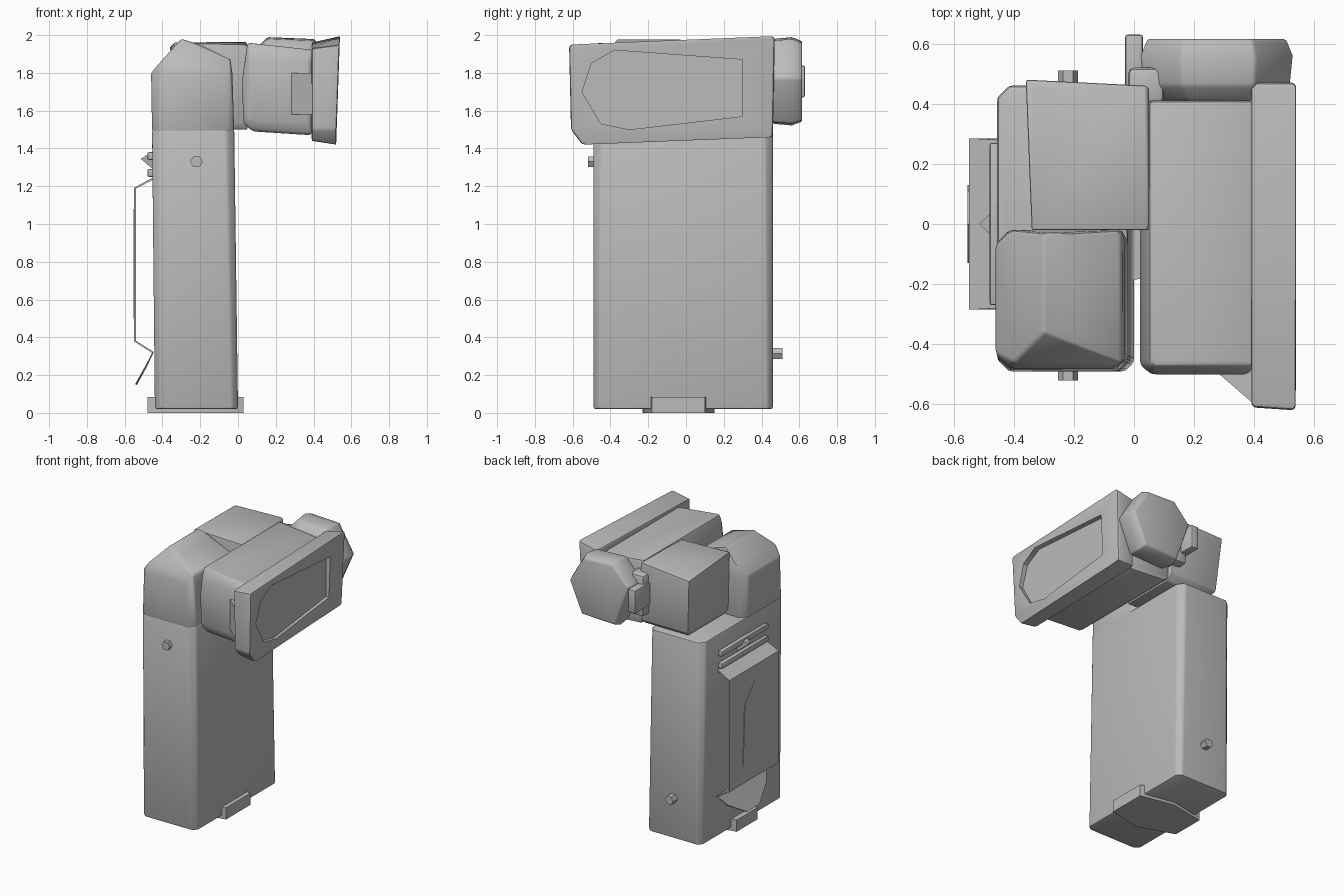
import bpy, bmesh, math
from mathutils import Vector

cube = bpy.data.objects.get("Cube")
if cube:
    bpy.data.objects.remove(cube, do_unlink=True)

grey = bpy.data.materials.new("plain grey")
grey.use_nodes = True
colour = (0.5, 0.5, 0.5, 1)
grey.diffuse_color = colour
grey.node_tree.nodes["Principled BSDF"].inputs["Base Color"].default_value = colour


def finish(name, bm, bevel=0, solid=0, cutter=None):
    """Turn a bmesh into a shaded object, applying its modifiers."""
    bmesh.ops.recalc_face_normals(bm, faces=bm.faces)
    mesh = bpy.data.meshes.new(name)
    bm.to_mesh(mesh)
    bm.free()
    mesh.materials.append(grey)
    ob = bpy.data.objects.new(name, mesh)
    bpy.context.collection.objects.link(ob)
    bpy.ops.object.select_all(action='DESELECT')
    ob.select_set(True)
    bpy.context.view_layer.objects.active = ob
    if solid:
        m = ob.modifiers.new("thickness", 'SOLIDIFY')
        m.thickness, m.offset = solid, 0
    if bevel:
        m = ob.modifiers.new("bevel", 'BEVEL')
        m.width, m.segments, m.limit_method = bevel, 2, 'ANGLE'
    if cutter:
        m = ob.modifiers.new("recess", 'BOOLEAN')
        m.operation, m.object, m.solver = 'DIFFERENCE', cutter, 'EXACT'
    for m in list(ob.modifiers):
        bpy.ops.object.modifier_apply(modifier=m.name)
    if cutter:
        bpy.data.objects.remove(cutter, do_unlink=True)
    bpy.ops.object.shade_smooth_by_angle(angle=math.radians(35))
    return ob


def hull(name, points, bevel=0, cutter=None):
    bm = bmesh.new()
    for p in points:
        bm.verts.new(p)
    bmesh.ops.convex_hull(bm, input=bm.verts)
    bmesh.ops.dissolve_limit(bm, angle_limit=0.02, verts=bm.verts, edges=bm.edges)
    return finish(name, bm, bevel, cutter=cutter)


def box(name, x, y, z, bevel=0):
    return hull(name, [(a, b, c) for a in x for b in y for c in z], bevel)


def along_x(outline, *xs):
    return [(x, y, z) for x in xs for y, z in outline]


def along_y(outline, *ys):
    return [(x, y, z) for y in ys for x, z in outline]


def ring(x0, x1, y0, y1, z, cut):
    """Rectangle with cut corners at height z."""
    return [(x, y, z) for sx, sy in ((x0, y0), (x1, y0), (x1, y1), (x0, y1))
            for x, y in ((sx + math.copysign(cut, x0 + x1 - 2 * sx), sy),
                         (sx, sy + math.copysign(cut, y0 + y1 - 2 * sy)))]


# Main body: tapered column, with a taller peaked front half
hull("body", ring(-0.44, 0.0, -0.49, 0.46, 0.02, 0.03)
     + ring(-0.455, -0.02, -0.49, 0.46, 1.5, 0.04), 0.012)
hull("body_top", ring(-0.455, -0.02, -0.49, -0.02, 1.49, 0.04)
     + ring(-0.46, -0.03, -0.48, -0.02, 1.8, 0.05)
     + [(x, y, 1.87) for x in (-0.4, -0.04) for y in (-0.46, -0.02)]
     + [(x, y, z) for x, z in ((-0.3, 1.98), (-0.2, 1.95)) for y in (-0.36, -0.03)], 0.012)

# Swivel arm between the body and the head
hull("swivel_arm", [(x, y, z) for x in (-0.33, 0.05) for y in (-0.02, 0.45) for z in (1.54, 1.95)]
     + [(-0.36, 0.48, 1.94), (0.04, 0.46, 1.965), (-0.34, -0.02, 1.96), (-0.3, 0.4, 1.5), (0.05, 0.4, 1.5),
        (-0.3, 0.0, 1.5), (0.05, 0.0, 1.5)], 0.02)

# Head housing and the flare that meets the frame
hull("head_housing", along_y([(0.03, 1.53), (0.08, 1.49), (0.39, 1.47), (0.4, 1.92),
                              (0.05, 1.96), (0.02, 1.75)], -0.47, 0.41)
     + along_y([(0.06, 1.56), (0.38, 1.54), (0.38, 1.86), (0.06, 1.88)], -0.5), 0.015)
hull("head_flare", [(x, y, z) for x, y in ((0.25, -0.47), (0.4, -0.47), (0.4, -0.6))
                    for z in (1.58, 1.8)])

# Lens frame with a recessed panel
panel = [(-0.55, 1.7), (-0.5, 1.85), (-0.38, 1.92), (0.3, 1.87), (0.3, 1.57), (-0.3, 1.5), (-0.45, 1.53)]
cutter = hull("recess_cutter", along_x(panel, 0.5, 0.7))
cutter.hide_render = True
rear = [(-0.61, 1.93), (0.47, 1.96), (0.46, 1.46), (-0.55, 1.44), (-0.6, 1.5)]
outer = [(-0.62, 1.95), (0.47, 1.995), (0.46, 1.46), (-0.55, 1.42), (-0.61, 1.5)]
hull("lens_frame", along_x(rear, 0.39)
     + [(0.52 + (z - 1.43) * 0.035, y, z) for y, z in outer], 0.015, cutter)

# Rear knob: flared six-sided cap, with its neck and side lug
def hexagon(y, scale):
    shape = [(0.03, 1.84), (0.16, 1.98), (0.4, 1.97), (0.52, 1.77), (0.42, 1.54), (0.14, 1.53)]
    centre = Vector((0.27, 1.75))
    return along_y([centre + (Vector(p) - centre) * scale for p in shape], y)

hull("rear_knob", hexagon(0.41, 0.8) + hexagon(0.46, 1.0)
     + hexagon(0.56, 1.04) + hexagon(0.615, 0.95), 0.01)
box("knob_lug", (-0.03, 0.03), (0.44, 0.63), (1.67, 1.84), 0.01)
box("knob_bridge", (-0.02, 0.1), (0.4, 0.52), (1.6, 1.9), 0.02)

# Base cap across the bottom
hull("base_cap", [(x, y, z) for z in (0.0, 0.085)
                  for x, y in ((-0.48, -0.14), (-0.48, 0.1), (-0.22, 0.15),
                               (0.03, 0.1), (0.03, -0.18), (-0.22, -0.23))])

# Small side pins
for name, y0, y1, z in (("front_pin", -0.52, -0.46, 1.33), ("rear_pin", 0.44, 0.51, 0.315)):
    hull(name, [(-0.22 + 0.033 * math.cos(a), y, z + 0.033 * math.sin(a))
                for y in (y0, y1) for a in (math.tau * i / 6 for i in range(6))])

# Belt clip: one bent strip, narrowing at the flared foot
clip = [(-0.45, 1.24, 0.28), (-0.545, 1.19, 0.285), (-0.545, 0.38, 0.285),
        (-0.45, 0.32, 0.285), (-0.49, 0.24, 0.22), (-0.54, 0.15, 0.07)]
bm = bmesh.new()
rows = [[bm.verts.new((x, s * w, z)) for s in (-1, 1)] for x, z, w in clip]
for a, b in zip(rows, rows[1:]):
    bm.faces.new((a[0], a[1], b[1], b[0]))
finish("belt_clip", bm, solid=0.01)
hull("clip_panel", along_x([(0.0, 1.08), (0.11, 0.95), (0.09, 0.7), (0.13, 0.5), (-0.08, 0.5),
                            (-0.13, 0.75), (-0.09, 0.95)], -0.553, -0.547))

# Clip mount: two rails and a pointed catch
for name, z in (("upper_rail", 1.36), ("lower_rail", 1.27)):
    box(name, (-0.48, -0.44), (-0.27, 0.27), (z - 0.02, z + 0.02), 0.008)
hull("clip_catch", [(-0.515, 0.0, 1.345), (-0.45, 0.06, 1.385), (-0.45, -0.06, 1.385),
                    (-0.45, 0.06, 1.29), (-0.45, -0.06, 1.29)])
